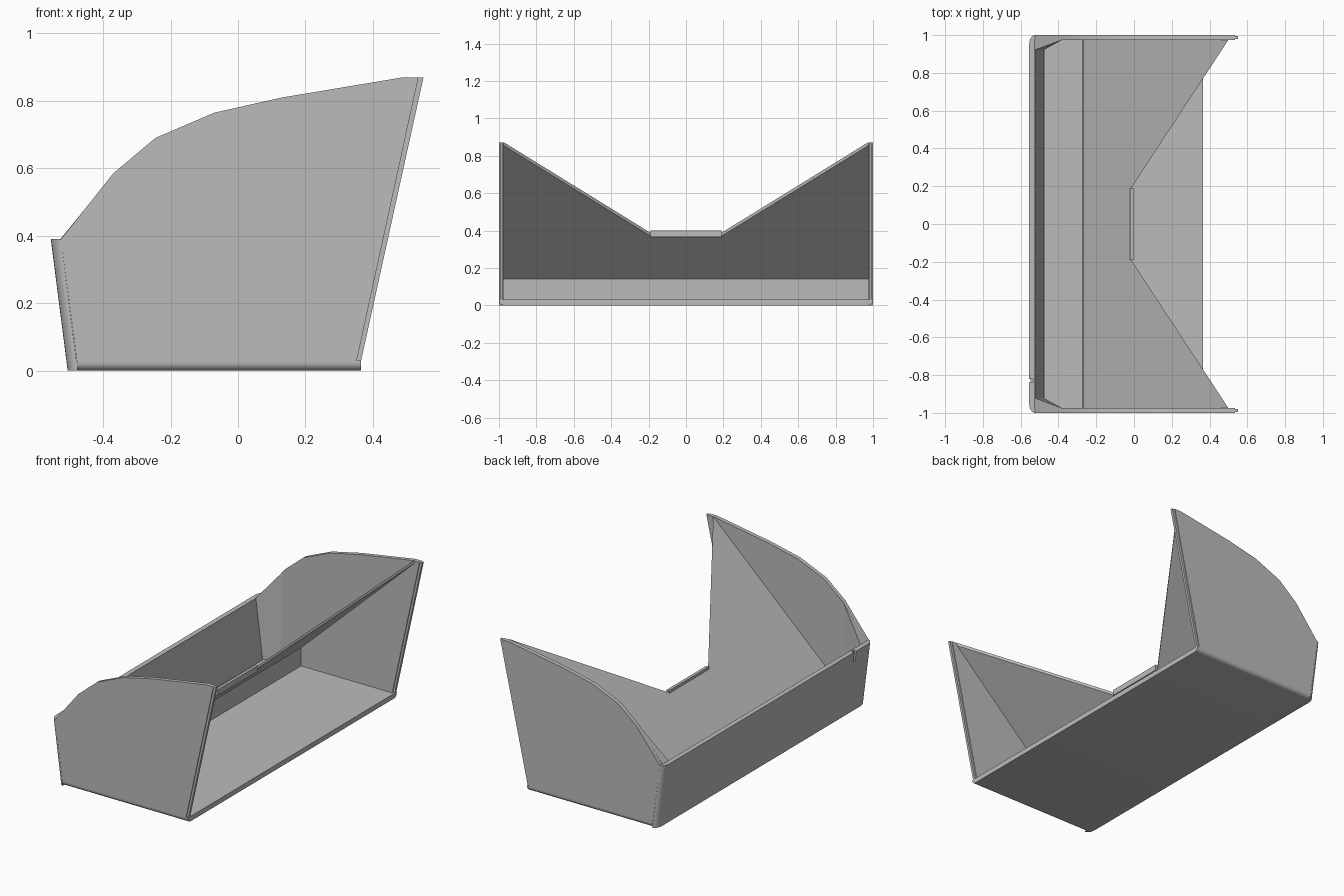
import bpy, bmesh, math
from mathutils import Vector

if "Cube" in bpy.data.objects:
    bpy.data.objects.remove(bpy.data.objects["Cube"], do_unlink=True)

grey = bpy.data.materials.new("plain grey")
grey.use_nodes = True
grey.diffuse_color = (0.5, 0.5, 0.5, 1)
grey.node_tree.nodes["Principled BSDF"].inputs["Base Color"].default_value = (0.5, 0.5, 0.5, 1)


def loft(name, ring_a, ring_b, smooth=True):
    """Closed solid between two matching rings of points."""
    bm = bmesh.new()
    a = [bm.verts.new(p) for p in ring_a]
    b = [bm.verts.new(p) for p in ring_b]
    bm.faces.new(a)
    bm.faces.new(b[::-1])
    for i in range(len(a)):
        j = (i + 1) % len(a)
        bm.faces.new((a[i], b[i], b[j], a[j]))
    bmesh.ops.recalc_face_normals(bm, faces=bm.faces)
    mesh = bpy.data.meshes.new(name)
    bm.to_mesh(mesh)
    bm.free()
    mesh.materials.append(grey)
    obj = bpy.data.objects.new(name, mesh)
    bpy.context.collection.objects.link(obj)
    if smooth:
        bpy.ops.object.select_all(action="DESELECT")
        obj.select_set(True)
        bpy.context.view_layer.objects.active = obj
        bpy.ops.object.shade_smooth_by_angle(angle=math.radians(30))
    return obj


def extrude_y(name, profile, y0, y1):
    return loft(name, [(x, y0, z) for x, z in profile], [(x, y1, z) for x, z in profile])


def quarter(cx, cy, rx, ry, start, steps=6):
    angles = [start + math.pi / 2 * i / steps for i in range(steps + 1)]
    return [(cx + rx * math.cos(t), cy + ry * math.sin(t)) for t in angles]


# Floor with rounded lower side edges
section = (quarter(-0.975, 0.025, 0.025, 0.025, math.pi)
           + quarter(0.975, 0.025, 0.025, 0.025, 1.5 * math.pi) + [(1, 0.03), (-1, 0.03)])
loft("floor", [(-0.477, y, z) for y, z in section], [(0.365, y, z) for y, z in section])

# Leaning front wall with rounded outer corners
plan = (quarter(-0.475, 0.95, 0.03, 0.05, math.pi / 2)
        + quarter(-0.475, -0.95, 0.03, 0.05, math.pi))
wall = loft("front_wall", [(x, y, 0) for x, y in plan],
            [(x - 0.05, y, 0.39) for x, y in plan])

# Small slot in the wall rim
cutter = loft("slot_cutter", [(x, y, 0.33) for x, y in ((-0.6, -0.84), (-0.535, -0.84), (-0.535, -0.82), (-0.6, -0.82))],
              [(x, y, 0.42) for x, y in ((-0.6, -0.84), (-0.535, -0.84), (-0.535, -0.82), (-0.6, -0.82))], False)
cutter.hide_render = True
cutter.hide_set(True)
cut = wall.modifiers.new("slot", "BOOLEAN")
cut.operation = "DIFFERENCE"
cut.object = cutter

# Side panels, back lips and corner gussets
outline = [(-0.478, 0.03), (-0.525, 0.39), (-0.37, 0.585), (-0.245, 0.69), (-0.07, 0.765),
           (0.13, 0.81), (0.49, 0.87), (0.535, 0.87), (0.352, 0.03)]
lip = [(0.352, 0.03), (0.535, 0.87), (0.55, 0.87), (0.365, 0.03)]
for side, s in (("left", 1), ("right", -1)):
    extrude_y(side + "_panel", outline, s * 0.975, s)
    extrude_y(side + "_back_lip", lip, s * 0.98, s * 0.995)
    loft(side + "_corner_gusset",
         [(-0.48, s * 0.98, 0.03), (-0.48, s * 0.92, 0.03), (-0.40, s * 0.975, 0.03)],
         [(-0.527, s * 0.98, 0.39), (-0.527, s * 0.92, 0.39), (-0.38, s * 0.975, 0.57)])

# Low upright divider that carries the sloping panel
extrude_y("divider", [(-0.275, 0.03), (-0.26, 0.03), (-0.26, 0.14), (-0.275, 0.145)], -0.975, 0.975)


# Sloping panel with a wide notch in its upper edge
def slope(x, y, lift=0):
    return Vector((x, y, 0.14 + 0.94 * (x + 0.26) + lift))


shape = [(-0.268, -0.975), (0.5, -0.975), (-0.015, -0.19),
         (-0.015, 0.19), (0.5, 0.975), (-0.268, 0.975)]
loft("sloping_panel", [slope(x, y) for x, y in shape],
     [slope(x, y, 0.018) for x, y in shape], False)

# Raised bar along the bottom of the notch
extrude_y("notch_bar", [(-0.02, 0.365), (-0.002, 0.365), (-0.002, 0.4), (-0.02, 0.4)], -0.19, 0.19)
